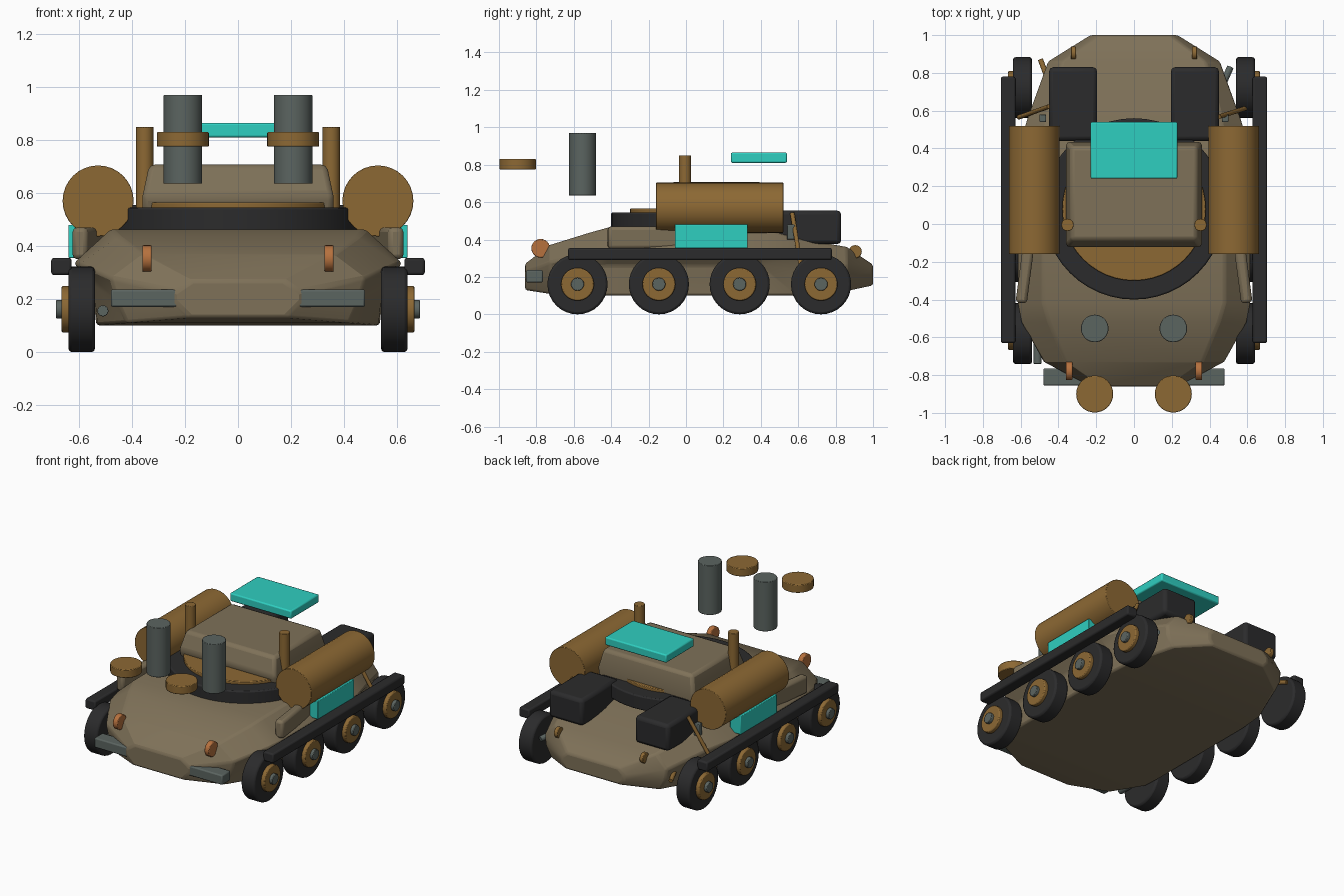
import bpy, bmesh, math
from mathutils import Vector

if "Cube" in bpy.data.objects:
    bpy.data.objects.remove(bpy.data.objects["Cube"])


def material(name, rgb):
    m = bpy.data.materials.new(name)
    m.diffuse_color = (*rgb, 1)
    m.use_nodes = True
    m.node_tree.nodes["Principled BSDF"].inputs["Base Color"].default_value = m.diffuse_color
    return m


TAN = material("olive tan", (0.21, 0.165, 0.098))
BROWN = material("bronze brown", (0.265, 0.14, 0.034))
DARK = material("dark rubber", (0.024, 0.024, 0.025))
GRAY = material("steel gray", (0.105, 0.128, 0.118))
CYAN = material("bright teal", (0.028, 0.62, 0.53))
COPPER = material("copper orange", (0.47, 0.165, 0.048))


def finish(bm, name, mat, bevel=0.0, segments=2):
    bmesh.ops.recalc_face_normals(bm, faces=bm.faces)
    mesh = bpy.data.meshes.new(name)
    bm.to_mesh(mesh)
    bm.free()
    ob = bpy.data.objects.new(name, mesh)
    bpy.context.collection.objects.link(ob)
    mesh.materials.append(mat)
    if bevel:
        mod = ob.modifiers.new("edge", "BEVEL")
        mod.width, mod.segments, mod.limit_method = bevel, segments, "ANGLE"
    bpy.ops.object.select_all(action="DESELECT")
    ob.select_set(True)
    bpy.context.view_layer.objects.active = ob
    bpy.ops.object.shade_smooth_by_angle(angle=math.radians(25))
    return ob


def box(name, mat, x, y, z, bevel=0.008, turn=0.0):
    """Box from (min, max) ranges, optionally turned about z."""
    bm = bmesh.new()
    bmesh.ops.create_cube(bm, size=1)
    for v in bm.verts:
        v.co = Vector((v.co.x * (x[1] - x[0]), v.co.y * (y[1] - y[0]), v.co.z * (z[1] - z[0])))
    ob = finish(bm, name, mat, bevel)
    ob.location = (sum(x) / 2, sum(y) / 2, sum(z) / 2)
    ob.rotation_euler.z = turn
    return ob


def rod(name, mat, a, b, r, bevel=0.0, sides=32, r2=None):
    """Cylinder from point a to point b."""
    a, b = Vector(a), Vector(b)
    bm = bmesh.new()
    bmesh.ops.create_cone(bm, cap_ends=True, segments=sides, radius1=r,
                          radius2=r if r2 is None else r2, depth=(b - a).length)
    ob = finish(bm, name, mat, bevel)
    ob.location = (a + b) / 2
    ob.rotation_mode = "QUATERNION"
    ob.rotation_quaternion = (b - a).to_track_quat("Z", "Y")
    return ob


# Hull: sections along y, each with bottom, lower side, shoulder and roof (half width, z)
sections = [
    (-0.86, (0.18, 0.13), (0.23, 0.18), (0.23, 0.23), (0.17, 0.27)),
    (-0.73, (0.42, 0.11), (0.46, 0.20), (0.48, 0.28), (0.36, 0.37)),
    (-0.52, (0.53, 0.10), (0.545, 0.25), (0.60, 0.33), (0.45, 0.435)),
    (-0.42, (0.535, 0.10), (0.55, 0.26), (0.62, 0.335), (0.48, 0.463)),
    (0.40, (0.535, 0.10), (0.55, 0.26), (0.62, 0.335), (0.48, 0.463)),
    (0.58, (0.52, 0.10), (0.53, 0.24), (0.56, 0.32), (0.46, 0.41)),
    (0.86, (0.41, 0.125), (0.45, 0.20), (0.455, 0.27), (0.38, 0.36)),
    (1.00, (0.20, 0.155), (0.23, 0.19), (0.23, 0.23), (0.19, 0.265)),
]
bm = bmesh.new()
rings = []
for y, *pts in sections:
    loop = pts + [(-w, z) for w, z in reversed(pts)]
    rings.append([bm.verts.new((w, y, z)) for w, z in loop])
for r0, r1 in zip(rings, rings[1:]):
    for i in range(8):
        j = (i + 1) % 8
        bm.faces.new((r0[i], r0[j], r1[j], r1[i]))
bm.faces.new(rings[0])
bm.faces.new(rings[-1])
finish(bm, "hull", TAN, 0.012)

# Turret ring, turntable and turret
rod("turret_ring", DARK, (0, 0.08, 0.45), (0, 0.08, 0.545), 0.48, 0.008, 48)
rod("turntable", BROWN, (0, 0.08, 0.53), (0, 0.08, 0.565), 0.38, 0.004, 48)
bm = bmesh.new()
layers = [(0.50, 0.36, -0.10, 0.43), (0.59, 0.36, -0.125, 0.435), (0.707, 0.335, -0.085, 0.41)]
rings = [[bm.verts.new(p) for p in ((-w, f, z), (w, f, z), (w, b, z), (-w, b, z))]
         for z, w, f, b in layers]
for r0, r1 in zip(rings, rings[1:]):
    for i in range(4):
        j = (i + 1) % 4
        bm.faces.new((r0[i], r0[j], r1[j], r1[i]))
bm.faces.new(rings[0])
bm.faces.new(rings[-1])
finish(bm, "turret", TAN, 0.02)

# Floating roof panel
box("roof_panel", CYAN, (-0.23, 0.23), (0.24, 0.54), (0.81, 0.865))

for s, side in ((1, "right"), (-1, "left")):
    def sx(a, b):
        return tuple(sorted((s * a, s * b)))

    # Wheels with hubs
    for n, y in enumerate((-0.58, -0.145, 0.287, 0.722)):
        tag = f"{side}_{n + 1}"
        rod("tyre_" + tag, DARK, (s * 0.54, y, 0.161), (s * 0.64, y, 0.161), 0.161, 0.012)
        rod("hub_" + tag, BROWN, (s * 0.60, y, 0.161), (s * 0.666, y, 0.161), 0.088, 0.006)
        rod("hub_cap_" + tag, GRAY, (s * 0.65, y, 0.161), (s * 0.687, y, 0.161), 0.035, 0.004, 20)

    # Fender rail, side locker and sponson
    box("fender_" + side, DARK, sx(0.628, 0.705), (-0.63, 0.78), (0.29, 0.355), 0.01)
    box("side_panel_" + side, CYAN, sx(0.56, 0.64), (-0.06, 0.33), (0.355, 0.48), 0.004)
    box("sponson_" + side, TAN, sx(0.535, 0.595), (-0.42, 0.08), (0.35, 0.47), 0.018, s * 0.13)

    # Large side drum and upright post
    rod("side_drum_" + side, BROWN, (s * 0.528, -0.16, 0.57), (s * 0.528, 0.52, 0.57), 0.134, 0.003)
    rod("post_" + side, BROWN, (s * 0.352, -0.005, 0.54), (s * 0.352, -0.005, 0.85), 0.033, 0.003, 20)

    # Rear engine box
    box("engine_box_" + side, DARK, sx(0.195, 0.45), (0.44, 0.83), (0.375, 0.555), 0.022)

    # Floating canister and disc
    rod("canister_" + side, GRAY, (s * 0.208, -0.553, 0.635), (s * 0.208, -0.553, 0.97), 0.073, 0.003)
    rod("floating_disc_" + side, BROWN, (s * 0.208, -0.90, 0.775), (s * 0.208, -0.90, 0.83), 0.098, 0.004)

    # Lamps front and rear, front bumper
    rod("headlamp_" + side, COPPER, (s * 0.326, -0.777, 0.353), (s * 0.361, -0.777, 0.353), 0.05, 0.005, 24)
    rod("rear_lamp_" + side, BROWN, (s * 0.308, 0.905, 0.335), (s * 0.334, 0.905, 0.335), 0.035, 0.004, 20)
    box("bumper_" + side, GRAY, sx(0.18, 0.48), (-0.855, -0.765), (0.17, 0.236), 0.008)

    # Rear struts and their brackets
    dy = s * 0.027
    rod("strut_" + side, BROWN, (s * 0.45, 0.595 - dy, 0.54), (s * 0.61, 0.592 + dy, 0.23), 0.012, 0, 12)
    box("strut_bracket_" + side, GRAY, sx(0.465, 0.50), (0.54, 0.58), (0.40, 0.48), 0.004)

# Small fittings
rod("front_knob", GRAY, (-0.51, -0.74, 0.155), (-0.51, -0.60, 0.155), 0.021, 0.003, 16)
rod("rear_pin_left", BROWN, (-0.495, 0.87, 0.21), (-0.465, 0.79, 0.23), 0.014, 0, 12)
rod("rear_pin_right", GRAY, (0.51, 0.83, 0.21), (0.47, 0.74, 0.23), 0.018, 0, 12)
